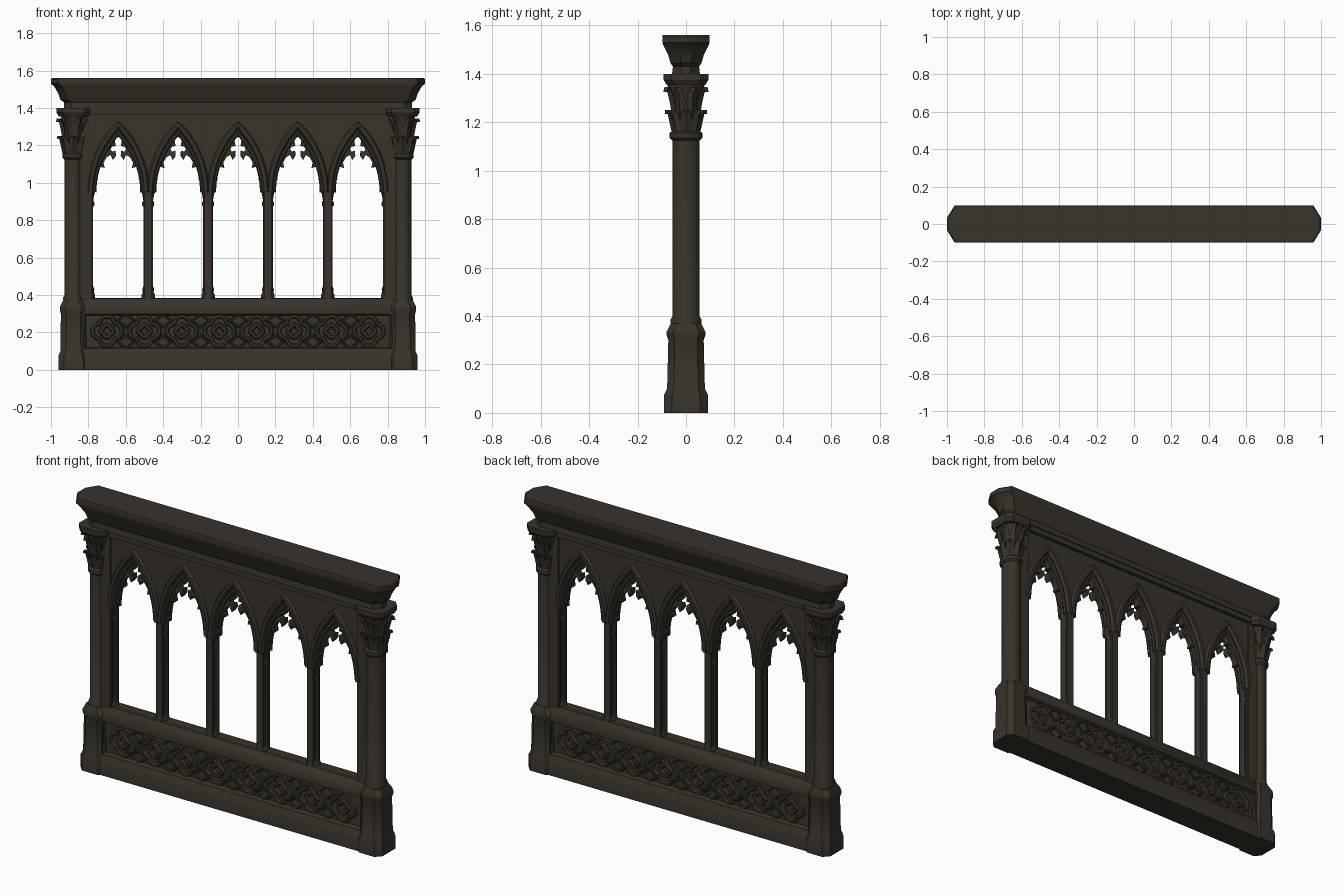
import bpy, bmesh, math
from mathutils import Vector

cube = bpy.data.objects.get("Cube")
if cube:
    bpy.data.objects.remove(cube, do_unlink=True)


def make_material(name, colour):
    m = bpy.data.materials.new(name)
    m.use_nodes = True
    m.diffuse_color = colour
    m.node_tree.nodes["Principled BSDF"].inputs["Base Color"].default_value = colour
    return m


STONE = make_material("brown stone", (0.040, 0.032, 0.024, 1))
SHADE = make_material("weathered stone", (0.032, 0.026, 0.020, 1))


def finish(obj, mat=STONE, angle=40):
    obj.data.materials.clear()
    obj.data.materials.append(mat)
    bpy.ops.object.select_all(action='DESELECT')
    obj.select_set(True)
    bpy.context.view_layer.objects.active = obj
    if obj.type == 'CURVE':
        bpy.ops.object.convert(target='MESH')
    bpy.ops.object.shade_smooth_by_angle(angle=math.radians(angle))
    return bpy.context.object


def add_mesh(name, bm, mat=STONE, angle=40):
    bmesh.ops.recalc_face_normals(bm, faces=bm.faces)
    me = bpy.data.meshes.new(name)
    bm.to_mesh(me)
    bm.free()
    obj = bpy.data.objects.new(name, me)
    bpy.context.collection.objects.link(obj)
    return finish(obj, mat, angle)


def stack(bm, rings):
    """Skin a list of closed rings and cap both ends."""
    rows = [[bm.verts.new(p) for p in r] for r in rings]
    n = len(rows[0])
    for a, b in zip(rows, rows[1:]):
        for i in range(n):
            bm.faces.new((a[i], a[(i + 1) % n], b[(i + 1) % n], b[i]))
    bm.faces.new(rows[0])
    bm.faces.new(rows[-1])


def chamfered(name, x, profile, cx, cy, mat=STONE):
    """Solid with a chamfered rectangular plan; profile holds (z, half x, half y)."""
    rings = []
    for z, hx, hy in profile:
        px, py = hx - cx, hy * (1 - cy)
        plan = [(hx, -py), (hx, py), (px, hy), (-px, hy),
                (-hx, py), (-hx, -py), (-px, -hy), (px, -hy)]
        rings.append([(x + a, b, z) for a, b in plan])
    bm = bmesh.new()
    stack(bm, rings)
    return add_mesh(name, bm, mat, 30)


def turned(name, x, profile, seg=16, sx=1.0):
    """Lathe of (z, radius) about a vertical axis."""
    bm = bmesh.new()
    angles = [math.tau * i / seg for i in range(seg)]
    stack(bm, [[(x + sx * r * math.cos(a), r * math.sin(a), z) for a in angles]
               for z, r in profile])
    return add_mesh(name, bm)


def box(name, x, z0, z1, hx, hy, mat=STONE):
    bm = bmesh.new()
    stack(bm, [[(x - hx, -hy, z), (x + hx, -hy, z), (x + hx, hy, z), (x - hx, hy, z)]
               for z in (z0, z1)])
    return add_mesh(name, bm, mat)


def curve(name, paths, closed, y=0, depth=0, bevel=0, fill=False, mat=STONE):
    """Flat filled plate or round moulding drawn in the x-z plane."""
    cu = bpy.data.curves.new(name, 'CURVE')
    cu.dimensions = '2D' if fill else '3D'
    cu.fill_mode = 'BOTH' if fill else 'FULL'
    cu.extrude, cu.bevel_depth, cu.bevel_resolution = depth, bevel, 1
    for path in paths:
        s = cu.splines.new('POLY')
        s.points.add(len(path) - 1)
        for p, (x, z) in zip(s.points, path):
            p.co = (x, z, 0, 1)
        s.use_cyclic_u = closed
    obj = bpy.data.objects.new(name, cu)
    obj.rotation_euler.x = math.pi / 2
    obj.location.y = y
    bpy.context.collection.objects.link(obj)
    return finish(obj, mat)


# Layout of the arcade
PITCH = 0.32
BAYS = [PITCH * i for i in range(-2, 3)]
SILL, SPRING = 0.38, 0.95


def mirrored(half, x):
    """Close a right-hand half outline that ends on the bay axis."""
    return [(x + a, z) for a, z in half] + [(x - a, z) for a, z in half[-2::-1]]


def pointed(w, apex):
    """Right half of a pointed arch, springing line to apex."""
    h = apex - SPRING
    r = (w * w + h * h) / (2 * w)
    end = math.asin(h / r)
    return [(w - r + r * math.cos(end * i / 12), SPRING + r * math.sin(end * i / 12))
            for i in range(13)]


frame = [(-0.84, 0.34), (0.84, 0.34), (0.84, 1.4), (-0.84, 1.4)]

# Thin cusped tracery with a small foiled eye in each arch head
cusps = [(0.138, SILL), (0.138, 0.93), (0.128, 0.95), (0.136, 0.99), (0.113, 1.02),
         (0.12, 1.05), (0.1, 1.09), (0.078, 1.085), (0.083, 1.11), (0.065, 1.14),
         (0.04, 1.155), (0.028, 1.13), (0.017, 1.145), (0.018, 1.167), (0.035, 1.162),
         (0.046, 1.18), (0.036, 1.197), (0.018, 1.2), (0.023, 1.225), (0.012, 1.243),
         (0, 1.25)]
curve("cusped_tracery", [frame] + [mirrored(cusps, x) for x in BAYS], True,
      depth=0.016, bevel=0.004, fill=True)

# Thicker spandrel wall with plain pointed arches
opening = [(0.14, SILL)] + pointed(0.14, 1.285)
curve("spandrel_wall", [frame] + [mirrored(opening, x) for x in BAYS], True,
      depth=0.032, fill=True)

# Rounded arch mouldings on both faces
for side, y in (("front", -0.032), ("back", 0.032)):
    curve(side + "_arch_mouldings", [mirrored(pointed(0.148, 1.31), x) for x in BAYS],
          False, y=y, bevel=0.018)
    curve(side + "_inner_arch_mouldings", [mirrored(pointed(0.128, 1.265), x) for x in BAYS],
          False, y=y * 0.7, bevel=0.011)

# Slender mullion columns, with matching ones on the end jambs
shaft = [(0.37, 0.036), (0.4, 0.036), (0.415, 0.029), (0.43, 0.032), (0.45, 0.025),
         (0.87, 0.025), (0.88, 0.032), (0.895, 0.032), (0.905, 0.026), (0.95, 0.034),
         (0.97, 0.042), (0.985, 0.042), (1.03, 0.016)]
for i in range(6):
    x = PITCH * (i - 2.5)
    turned("mullion_column_%d" % (i + 1), x, shaft, 12)

# Parapet wall: moulded plinth, sunken band, sloping sill
chamfered("parapet_wall", 0,
          [(z, 0.87, y) for z, y in ((0, 0.08), (0.075, 0.08), (0.09, 0.072), (0.115, 0.066),
           (0.122, 0.042), (0.292, 0.042), (0.3, 0.062), (0.33, 0.064), (0.36, 0.052),
           (0.382, 0.036))], 0.002, 0.02)


# Carved band of foils and diamonds on both faces
def foil(x, z, r, n=24):
    return [(x + r * (0.72 + 0.28 * abs(math.sin(2 * a))) * math.cos(a + math.pi / 4),
             z + r * (0.72 + 0.28 * abs(math.sin(2 * a))) * math.sin(a + math.pi / 4))
            for a in (math.tau * i / n for i in range(n))]


def diamond(x, z, w, h):
    return [(x - w, z), (x, z - h), (x + w, z), (x, z + h)]


centres = [0.2 * (i - 3.5) for i in range(8)]
for side, y in (("front", -0.042), ("back", 0.042)):
    curve(side + "_carved_foils", [foil(x, 0.207, 0.08) for x in centres], True,
          y=y, bevel=0.012)
    curve(side + "_carved_rosettes", [foil(x, 0.207, 0.034, 16) for x in centres], True,
          y=y, bevel=0.013)
    curve(side + "_carved_diamonds",
          [diamond(x + 0.1, z, 0.045, 0.035) for x in centres[:-1] for z in (0.15, 0.264)],
          True, y=y, bevel=0.009, mat=SHADE)


# Curled leaf from (radius, z, half width), ridged along its middle
def add_leaf(bm, x, angle, pts):
    out = Vector((math.cos(angle), math.sin(angle), 0))
    side = Vector((-out.y, out.x, 0))
    rings = []
    for r, z, w in pts:
        c = Vector((x, 0, z)) + out * r
        rings.append([c - side * w, c + out * 0.012, c + side * w, c - out * 0.014])
    stack(bm, rings)


lower_leaf = [(0.045, 1.15, 0.018), (0.056, 1.2, 0.024), (0.064, 1.235, 0.02),
              (0.074, 1.25, 0.012), (0.076, 1.235, 0.005)]
upper_leaf = [(0.05, 1.22, 0.012), (0.06, 1.28, 0.022), (0.07, 1.32, 0.022),
              (0.084, 1.345, 0.015), (0.09, 1.325, 0.006)]

# End piers
for side, s in (("left", 1), ("right", -1)):
    x = 0.88 * s
    chamfered(side + "_pier_base", x,
              [(0, 0.08, 0.09), (0.075, 0.08, 0.09), (0.1, 0.07, 0.078), (0.3, 0.067, 0.073),
               (0.32, 0.073, 0.08), (0.335, 0.073, 0.08), (0.37, 0.056, 0.062)], 0.03, 0.36)
    turned(side + "_pier_shaft", x,
           [(0.36, 0.062), (0.385, 0.064), (0.4, 0.056), (1.125, 0.056), (1.135, 0.068),
            (1.155, 0.068), (1.165, 0.056), (1.24, 0.058), (1.32, 0.066), (1.37, 0.082)],
           sx=0.86)
    chamfered(side + "_abacus", x,
              [(1.355, 0.078, 0.08), (1.375, 0.09, 0.092), (1.4, 0.09, 0.092)], 0.03, 0.36)
    bm = bmesh.new()
    for i in range(8):
        a = math.tau * i / 8
        add_leaf(bm, x, a, lower_leaf)
        add_leaf(bm, x, a + math.pi / 8, upper_leaf)
    add_mesh(side + "_capital_leaves", bm)
    # Flat jamb and inner upright beside the pier
    box(side + "_jamb", 0.815 * s, 0.36, 1.39, 0.03, 0.04)
    box(side + "_panel_end", 0.84 * s, 0.1, 0.31, 0.022, 0.062)

# Fascia and spreading cornice
box("fascia", 0, 1.365, 1.42, 0.86, 0.052)
chamfered("cornice", 0,
          [(1.395, 0.93, 0.058), (1.43, 0.93, 0.054), (1.445, 0.95, 0.064),
           (1.48, 0.962, 0.074), (1.515, 0.982, 0.092), (1.53, 1.0, 0.098),
           (1.553, 1.0, 0.098), (1.56, 0.995, 0.096)], 0.04, 0.66)
